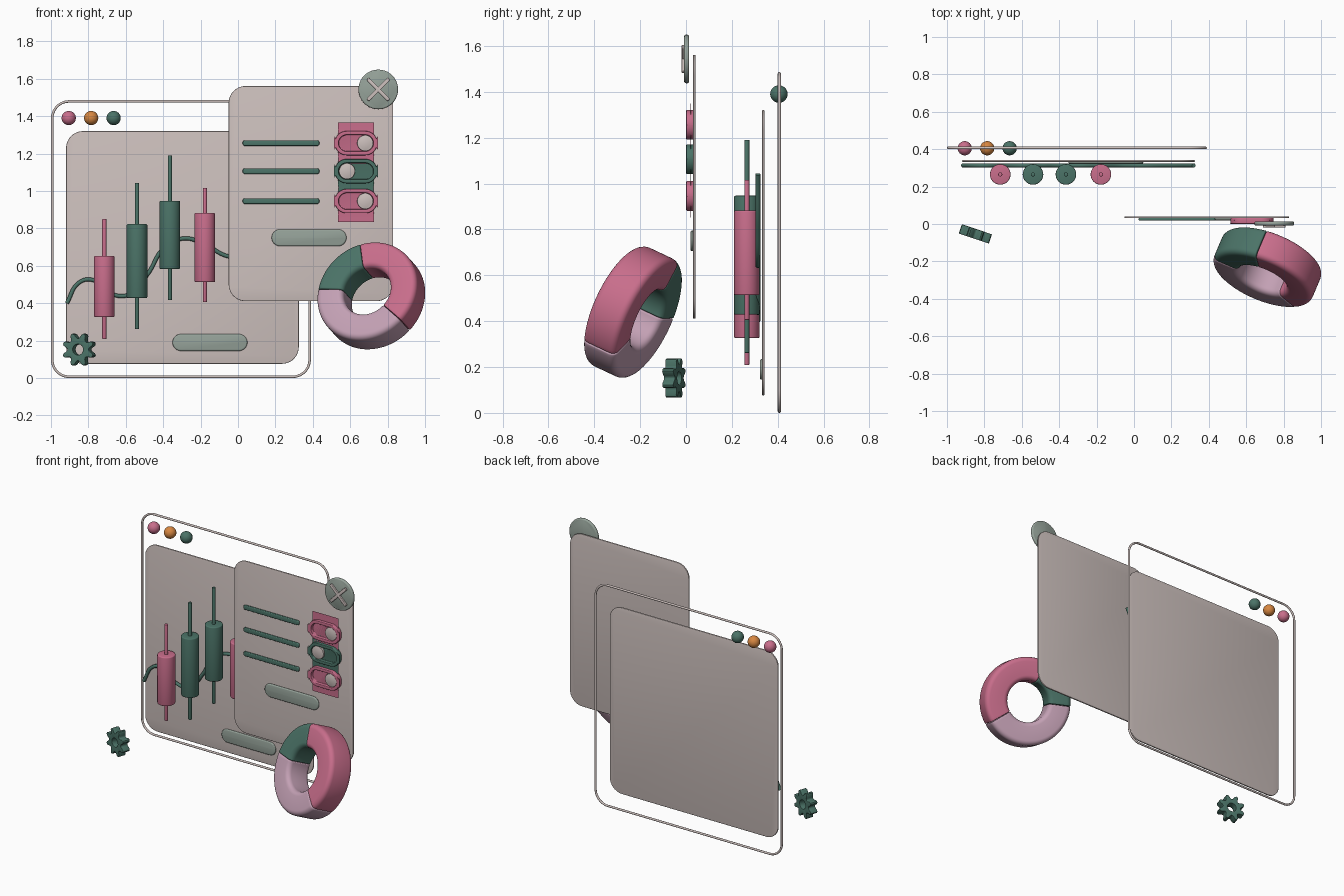
import bpy, bmesh, math
from mathutils import Vector, Matrix

if "Cube" in bpy.data.objects:
    bpy.data.objects.remove(bpy.data.objects["Cube"])


def material(name, rgb):
    m = bpy.data.materials.new(name)
    m.diffuse_color = (*rgb, 1)
    m.use_nodes = True
    m.node_tree.nodes["Principled BSDF"].inputs["Base Color"].default_value = m.diffuse_color
    return m


PANEL = material("warm_grey", (0.61, 0.53, 0.51))
PINK = material("pink", (0.58, 0.155, 0.26))
GREEN = material("dark_green", (0.070, 0.171, 0.136))
LILAC = material("lilac", (0.546, 0.352, 0.456))
ORANGE = material("orange", (0.68, 0.242, 0.053))
SAGE = material("sage_grey", (0.305, 0.366, 0.323))


def finish(name, bm, mat, loc=(0, 0, 0), bevel=0.0, rot=None):
    """Bevel the sharp edges, then make a smooth-shaded object."""
    bmesh.ops.recalc_face_normals(bm, faces=bm.faces)
    if bevel:
        sharp = [e for e in bm.edges if e.is_manifold and e.calc_face_angle() > math.radians(50)]
        bmesh.ops.bevel(bm, geom=sharp, offset=bevel, segments=3, profile=0.5, affect='EDGES')
    me = bpy.data.meshes.new(name)
    bm.to_mesh(me)
    bm.free()
    me.materials.append(mat)
    ob = bpy.data.objects.new(name, me)
    bpy.context.collection.objects.link(ob)
    ob.matrix_world = Matrix.Translation(loc) @ (rot or Matrix.Identity(4))
    select(ob)
    bpy.ops.object.shade_smooth_by_angle(angle=math.radians(40))
    return ob


def select(ob):
    bpy.ops.object.select_all(action='DESELECT')
    ob.select_set(True)
    bpy.context.view_layer.objects.active = ob


def outline(w, h, r, n=10):
    """Rounded rectangle centred on the origin, as (x, z) points."""
    pts = []
    for k, (sx, sz) in enumerate(((1, 1), (-1, 1), (-1, -1), (1, -1))):
        for i in range(n + 1):
            a = math.pi / 2 * (k + i / n)
            pts.append((sx * (w / 2 - r) + r * math.cos(a), sz * (h / 2 - r) + r * math.sin(a)))
    return pts


def plate(name, x, z, w, h, y0, y1, r, mat, bevel=0.0, recess=None, turn=0):
    """Upright rounded plate from y0 (front) to y1 (back), optionally hollowed in front."""
    r = min(r, w / 2 - 1e-4, h / 2 - 1e-4)
    d = (y1 - y0) / 2
    bm = bmesh.new()
    front = bm.faces.new([bm.verts.new((px, -d, pz)) for px, pz in outline(w, h, r)])
    new = bmesh.ops.extrude_face_region(bm, geom=[front], use_keep_orig=True)["geom"]
    bmesh.ops.translate(bm, vec=(0, 2 * d, 0), verts=[g for g in new if isinstance(g, bmesh.types.BMVert)])
    bmesh.ops.recalc_face_normals(bm, faces=bm.faces)
    if recess:
        bmesh.ops.inset_region(bm, faces=[front], thickness=recess[0])
        new = bmesh.ops.extrude_discrete_faces(bm, faces=[front])["faces"]
        bmesh.ops.translate(bm, vec=(0, recess[1], 0), verts=new[0].verts[:])
    return finish(name, bm, mat, (x, (y0 + y1) / 2, z), bevel, Matrix.Rotation(turn, 4, 'Y'))


def tube(name, pts, radius, mat, cyclic=False, smooth=False):
    """Round tube along a path."""
    cu = bpy.data.curves.new(name, 'CURVE')
    cu.dimensions = '3D'
    cu.bevel_depth, cu.bevel_resolution, cu.use_fill_caps = radius, 3, True
    sp = cu.splines.new('BEZIER' if smooth else 'POLY')
    if smooth:
        sp.bezier_points.add(len(pts) - 1)
        for b, p in zip(sp.bezier_points, pts):
            b.co = p
            b.handle_left_type = b.handle_right_type = 'AUTO'
    else:
        sp.points.add(len(pts) - 1)
        for b, p in zip(sp.points, pts):
            b.co = (*p, 1)
    sp.use_cyclic_u = cyclic
    cu.materials.append(mat)
    ob = bpy.data.objects.new(name, cu)
    bpy.context.collection.objects.link(ob)
    select(ob)
    bpy.ops.object.convert(target='MESH')
    bpy.ops.object.shade_smooth_by_angle(angle=math.radians(50))


def rod(name, x, y, z0, z1, r, mat, bevel):
    bm = bmesh.new()
    bmesh.ops.create_cone(bm, cap_ends=True, segments=32, radius1=r, radius2=r, depth=z1 - z0)
    finish(name, bm, mat, (x, y, (z0 + z1) / 2), bevel)


# window frame and its three round buttons
tube("window_frame", [(px - 0.305, 0.407, pz + 0.743) for px, pz in outline(1.376, 1.472, 0.09)],
     0.007, PANEL, cyclic=True)
for i, mat in enumerate((PINK, ORANGE, GREEN)):
    bm = bmesh.new()
    bmesh.ops.create_uvsphere(bm, u_segments=32, v_segments=16, radius=0.038)
    finish(f"window_button_{i + 1}", bm, mat, (-0.905 + 0.12 * i, 0.405, 1.39))

# two panels
plate("chart_panel", -0.297, 0.698, 1.244, 1.244, 0.332, 0.342, 0.09, PANEL, 0.003)
plate("settings_panel", 0.39, 0.986, 0.88, 1.15, 0.031, 0.041, 0.09, PANEL, 0.003)

# chart line
line = [(-0.915, 0.40), (-0.85, 0.51), (-0.78, 0.525), (-0.67, 0.447), (-0.58, 0.447), (-0.48, 0.56),
        (-0.40, 0.69), (-0.30, 0.745), (-0.20, 0.727), (-0.05, 0.65), (0.06, 0.655), (0.2, 0.80), (0.32, 1.04)]
tube("chart_line", [(x, 0.313, z) for x, z in line], 0.011, GREEN, smooth=True)

# candlesticks: x, body bottom/top, wick bottom/top
candles = [(-0.715, 0.326, 0.652, 0.209, 0.85, PINK), (-0.54, 0.428, 0.823, 0.262, 1.043, GREEN),
           (-0.364, 0.583, 0.947, 0.417, 1.19, GREEN), (-0.177, 0.513, 0.882, 0.406, 1.016, PINK)]
for i, (x, b0, b1, w0, w1, mat) in enumerate(candles):
    rod(f"candle_body_{i + 1}", x, 0.265, b0, b1, 0.055, mat, 0.006)
    rod(f"candle_wick_{i + 1}", x, 0.265, w0, w1, 0.011, mat, 0.002)

# pill buttons
plate("chart_pill", -0.15, 0.19, 0.40, 0.09, 0.322, 0.335, 0.045, SAGE, 0.008)
plate("settings_pill", 0.38, 0.75, 0.40, 0.09, 0.019, 0.034, 0.045, SAGE, 0.008)

# setting lines with toggles
for i, (z, mat, kx) in enumerate(((1.256, PINK, 0.68), (1.106, GREEN, 0.583), (0.946, PINK, 0.68))):
    plate(f"setting_line_{i + 1}", 0.23, z, 0.41, 0.03, 0.018, 0.033, 0.012, GREEN, 0.005)
    plate(f"toggle_{i + 1}", 0.631, z, 0.228, 0.13, 0.001, 0.033, 0.065, mat, 0.004, recess=(0.021, 0.02))
    plate(f"toggle_knob_{i + 1}", kx, z, 0.086, 0.086, 0.007, 0.024, 0.043, PANEL, 0.003)

# close button
plate("close_disc", 0.75, 1.543, 0.212, 0.212, -0.008, 0.014, 0.106, SAGE, 0.008)
for i, a in enumerate((45, -45)):
    plate(f"close_bar_{i + 1}", 0.75, 1.543, 0.162, 0.02, -0.019 + 0.0005 * i, -0.006, 0.008, PANEL, 0.003,
          turn=math.radians(a))

# gear: eight rounded teeth, turned to the left
teeth = (0.09, 0.09, 0.083, 0.066, 0.06, 0.06, 0.066, 0.083)
N = 64
bm = bmesh.new()
rings = []
for rad, y in ((None, -0.026), (None, 0.026), (0.029, 0.026), (0.029, -0.026)):
    ring = []
    for i in range(N):
        a = 2 * math.pi * (i - 0.5) / N + math.radians(22.5)
        q = rad or teeth[i % 8]
        ring.append(bm.verts.new((q * math.cos(a), y, q * math.sin(a))))
    rings.append(ring)
for k in range(4):
    A, B = rings[k], rings[(k + 1) % 4]
    for i in range(N):
        j = (i + 1) % N
        bm.faces.new((A[i], A[j], B[j], B[i]))
finish("gear", bm, GREEN, (-0.848, -0.053, 0.152), 0.003, Matrix.Rotation(math.radians(-18.5), 4, 'Z'))

# donut chart: three rounded ring segments, tilted up and to the left
tilt = Vector((0, -1, 0)).rotation_difference(Vector((-0.36, -0.85, 0.40))).to_matrix().to_4x4()
section = outline(0.15, 0.17, 0.03, 5)
for name, a0, a1, mat in (("donut_green", 102, 174, GREEN), ("donut_pink", -42, 102, PINK),
                          ("donut_lilac", 174, 318, LILAC)):
    bm = bmesh.new()
    steps = (a1 - a0) // 4
    rings = []
    for i in range(steps + 1):
        a = math.radians(a0 + 0.3 + (a1 - a0 - 0.6) * i / steps)
        rings.append([bm.verts.new(((0.21 + u) * math.cos(a), v, (0.21 + u) * math.sin(a))) for u, v in section])
    M = len(section)
    for A, B in zip(rings, rings[1:]):
        for i in range(M):
            bm.faces.new((A[i], A[(i + 1) % M], B[(i + 1) % M], B[i]))
    bm.faces.new(rings[0])
    bm.faces.new(rings[-1])
    finish(name, bm, mat, (0.713, -0.231, 0.439), 0.006, tilt)
